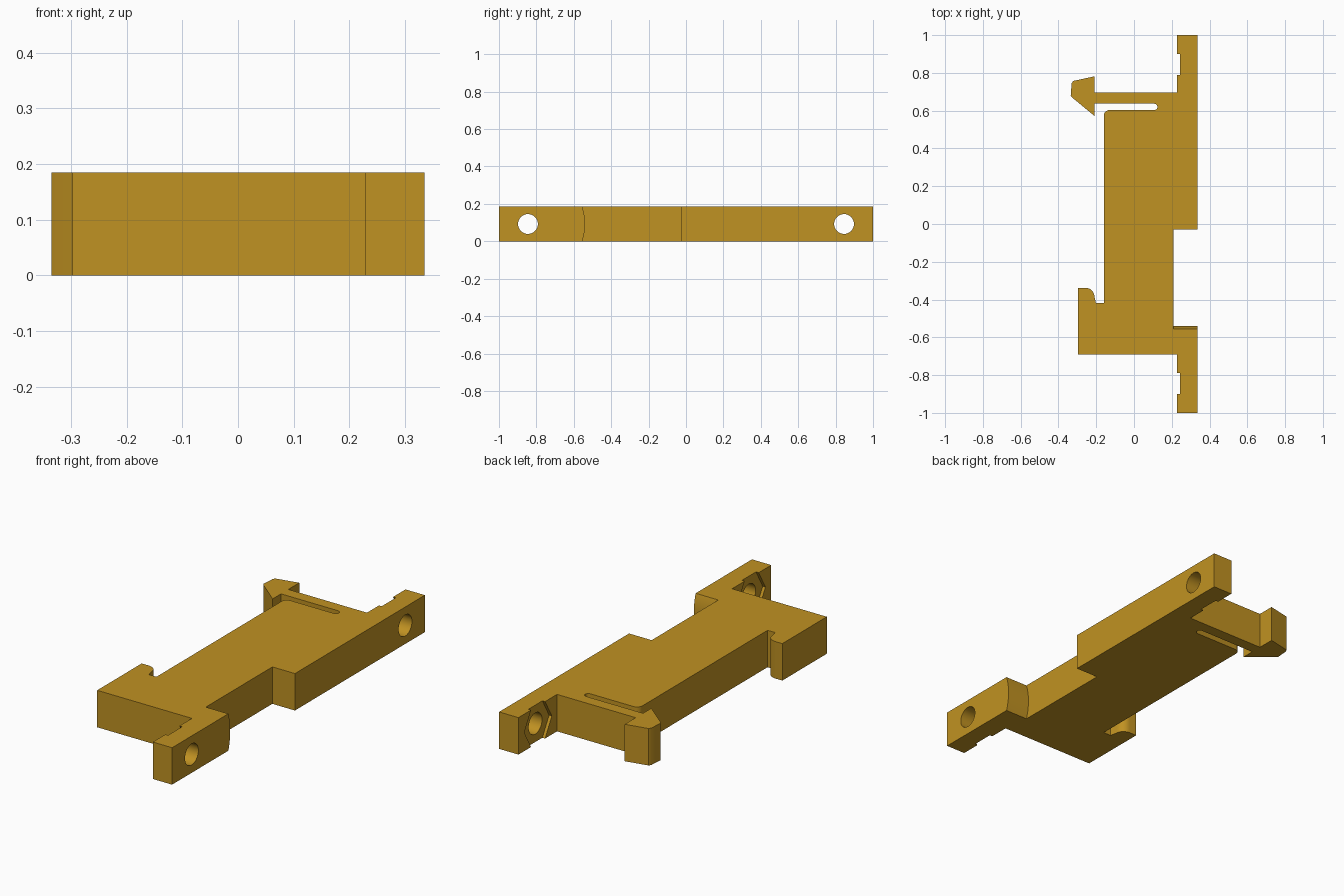
import bpy, bmesh, math
from mathutils import Vector

if "Cube" in bpy.data.objects:
    bpy.data.objects.remove(bpy.data.objects["Cube"])

H = 0.185          # thickness of the clip
HOLE_Y = 0.845     # screw position along the rail

gold = bpy.data.materials.new("golden plastic")
gold.diffuse_color = (0.53, 0.287, 0.016, 1)
gold.use_nodes = True
gold.node_tree.nodes["Principled BSDF"].inputs["Base Color"].default_value = gold.diffuse_color


def arc(cx, cy, r, a0, a1, n=8):
    """Points on an arc, angles in degrees."""
    return [(cx + r * math.cos(math.radians(a0 + (a1 - a0) * i / n)),
             cy + r * math.sin(math.radians(a0 + (a1 - a0) * i / n)))
            for i in range(n + 1)]


def prism(name, points, offset):
    """Extrude a closed loop of 3D points along an offset."""
    bm = bmesh.new()
    face = bm.faces.new([bm.verts.new(p) for p in points])
    ext = bmesh.ops.extrude_face_region(bm, geom=[face])
    moved = [v for v in ext["geom"] if isinstance(v, bmesh.types.BMVert)]
    bmesh.ops.translate(bm, verts=moved, vec=Vector(offset))
    bmesh.ops.recalc_face_normals(bm, faces=bm.faces)
    mesh = bpy.data.meshes.new(name)
    bm.to_mesh(mesh)
    bm.free()
    obj = bpy.data.objects.new(name, mesh)
    bpy.context.collection.objects.link(obj)
    return obj


def cut(target, name, yz, x0, x1):
    """Subtract a y-z outline extruded from x0 to x1."""
    cutter = prism(name, [(x0, y, z) for y, z in yz], (x1 - x0, 0, 0))
    cutter.hide_render = True
    cutter.hide_set(True)
    mod = target.modifiers.new(name, 'BOOLEAN')
    mod.operation = 'DIFFERENCE'
    mod.solver = 'EXACT'
    mod.object = cutter


# Clip outline seen from above
outline = [(0.335, -1), (0.335, 1), (0.228, 1), (0.228, 0.695), (-0.208, 0.695)]
# barbed latch
outline += [(-0.208, 0.782), (-0.323, 0.757), (-0.33, 0.745), (-0.335, 0.68),
            (-0.328, 0.67), (-0.208, 0.571), (-0.208, 0.637)]
# spring slot with round end, then rounded body corner
outline += arc(0.107, 0.62, 0.017, 90, -90)
outline += arc(-0.130, 0.573, 0.03, 90, 180)
# fixed hook
outline += [(-0.16, -0.417), (-0.202, -0.417)]
outline += arc(-0.257, -0.386, 0.048, 0, 90)
outline += [(-0.297, -0.338), (-0.297, -0.69), (0.228, -0.69), (0.228, -1)]

clip = prism("rail_clip", [(x, y, 0) for x, y in outline], (0, 0, H))
clip.data.materials.append(gold)

# Recess in the right side, with one bowed end
r = 0.293
bow = [(y, z) for y, z in arc(-0.54 - r, H / 2, r, -24, 24, 24)]
cut(clip, "recess_cutter", bow + [(-0.028, bow[-1][1]), (-0.028, bow[0][1])], 0.21, 0.4)

# Screw holes and hexagonal nut pockets at both ends
for side, y in (("front", -HOLE_Y), ("back", HOLE_Y)):
    cut(clip, side + "_screw_hole_cutter", arc(y, H / 2, 0.053, 0, 360, 40)[:-1], 0.1, 0.45)
    cut(clip, side + "_nut_pocket_cutter", arc(y, H / 2, 0.109, 0, 360, 6)[:-1], 0.17, 0.243)

# Apply the cuts and keep only the finished part
bpy.context.view_layer.objects.active = clip
clip.select_set(True)
for mod in list(clip.modifiers):
    cutter = mod.object
    bpy.ops.object.modifier_apply(modifier=mod.name)
    bpy.data.objects.remove(cutter)
bpy.ops.object.shade_smooth_by_angle(angle=math.radians(30))
